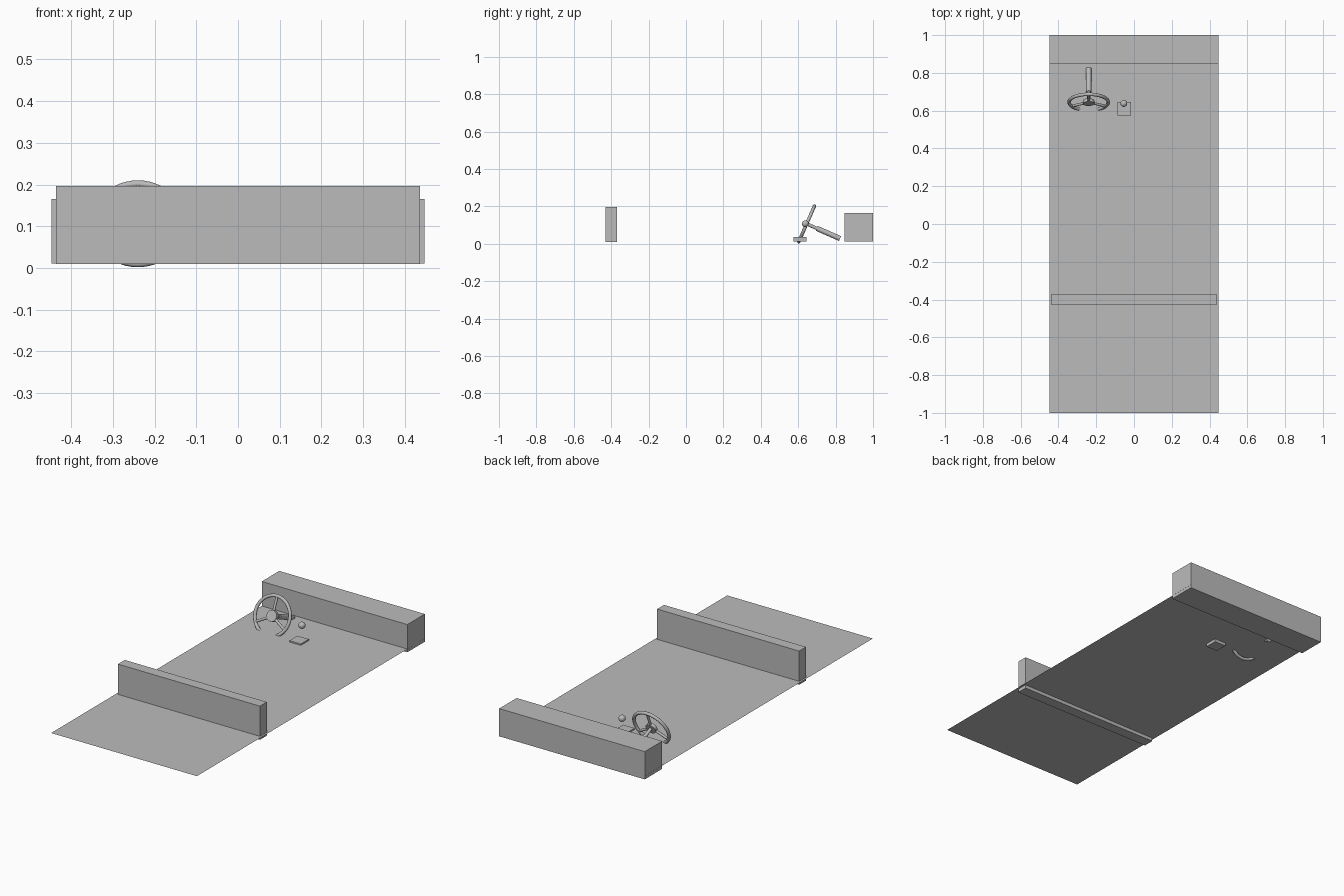
import bpy, math
from mathutils import Vector, Matrix

if "Cube" in bpy.data.objects:
    bpy.data.objects.remove(bpy.data.objects["Cube"])

grey = bpy.data.materials.new("plain grey")
grey.diffuse_color = (0.5, 0.5, 0.5, 1)
grey.use_nodes = True
grey.node_tree.nodes["Principled BSDF"].inputs["Base Color"].default_value = grey.diffuse_color


def finish(name, smooth=False):
    ob = bpy.context.object
    ob.name = name
    ob.data.materials.append(grey)
    if smooth:
        bpy.ops.object.shade_smooth_by_angle(angle=math.radians(40))
    return ob


def box(name, x0, x1, y0, y1, z0, z1):
    bpy.ops.mesh.primitive_cube_add(size=1)
    ob = finish(name)
    ob.data.transform(Matrix.Translation(((x0 + x1) / 2, (y0 + y1) / 2, (z0 + z1) / 2))
                      @ Matrix.Diagonal((x1 - x0, y1 - y0, z1 - z0, 1)))
    return ob


# Cabin floor, dashboard, rear wall, shifter base
bpy.ops.mesh.primitive_plane_add(size=1)
finish("floor").data.transform(Matrix.Translation((0, 0, 0.029)) @ Matrix.Diagonal((0.895, 2, 1, 1)))
box("dashboard", -0.447, 0.447, 0.847, 1.0, 0.011, 0.165)
box("rear_wall", -0.436, 0.436, -0.43, -0.37, 0.01, 0.197)
box("shifter_base", -0.087, -0.017, 0.575, 0.645, 0.012, 0.037)

# Shifter knob
bpy.ops.mesh.primitive_uv_sphere_add(segments=24, ring_count=16, radius=0.018, location=(-0.054, 0.638, 0.107))
finish("shifter_knob", True)

# Steering wheel frame: local z points down the column, local y up the wheel
axis = Vector((0, 0.916, -0.401)).normalized()
up = Vector((0, 0.401, 0.916)).normalized()
side = up.cross(axis)
frame = Matrix((side, up, axis)).transposed().to_4x4()
frame.translation = Vector((-0.24, 0.645, 0.106))


def rod(name, p, q, r, verts=24):
    p, q = Vector(p), Vector(q)
    bpy.ops.mesh.primitive_cylinder_add(vertices=verts, radius=r, depth=(q - p).length)
    ob = finish(name, True)
    rot = (q - p).to_track_quat('Z', 'Y').to_matrix().to_4x4()
    ob.data.transform(frame @ Matrix.Translation((p + q) / 2) @ rot)
    return ob


bpy.ops.mesh.primitive_torus_add(major_radius=0.104, minor_radius=0.009,
                                 major_segments=48, minor_segments=12)
finish("wheel_rim", True).data.transform(frame)
rod("wheel_hub", (0, 0, -0.009), (0, 0, 0.009), 0.03)
for i in range(3):
    a = math.radians(90 + 120 * i)
    rod("wheel_spoke", (0.02 * math.cos(a), 0.02 * math.sin(a), 0),
        (0.104 * math.cos(a), 0.104 * math.sin(a), 0), 0.007, 12)

# Steering column: thin shaft into a thicker sleeve
rod("steering_shaft", (0, 0, 0), (0, 0, 0.07), 0.009)
rod("steering_column", (0, 0, 0.06), (0, 0, 0.195), 0.014)
